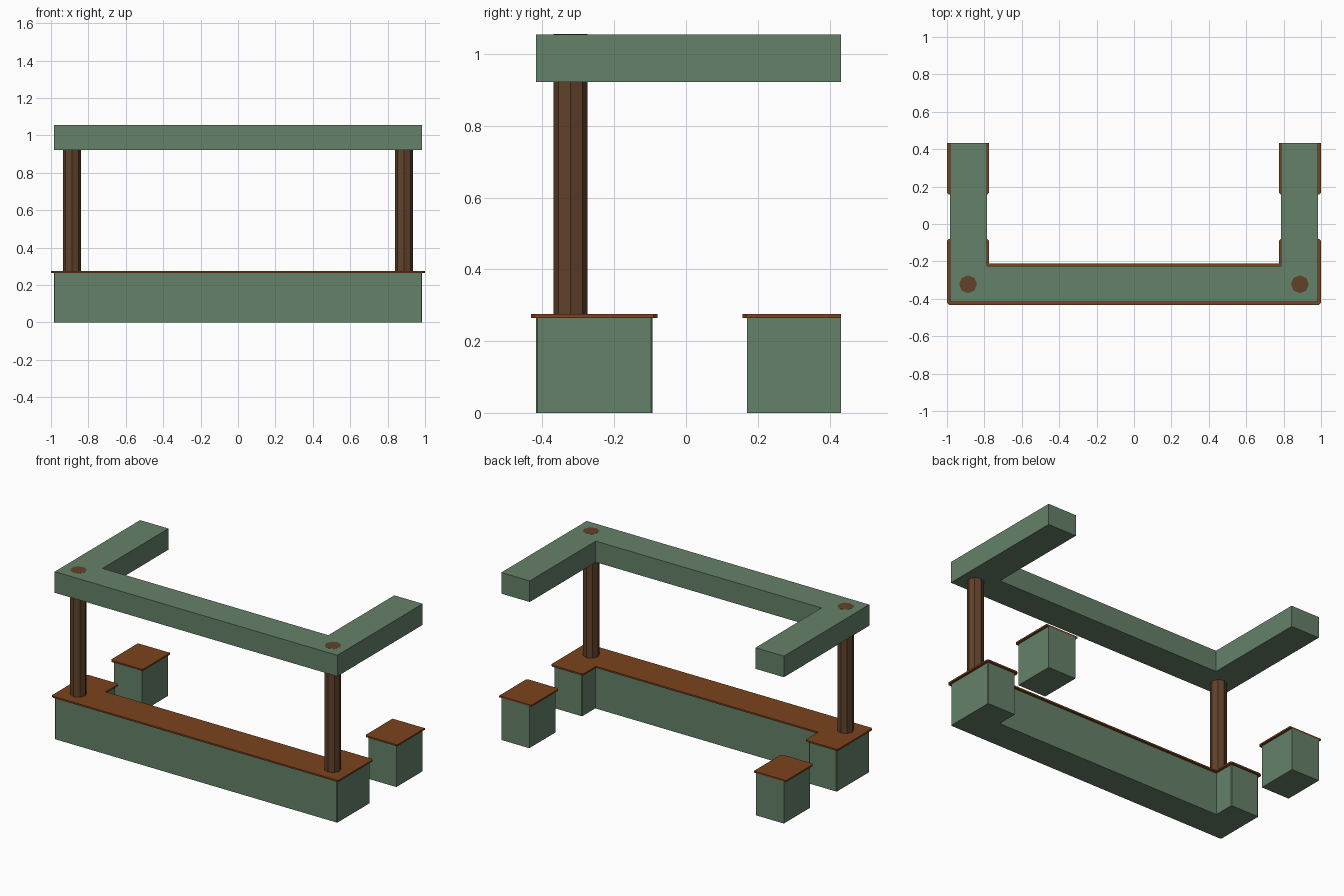
import bpy, bmesh, math

if "Cube" in bpy.data.objects:
    bpy.data.objects.remove(bpy.data.objects["Cube"])


def material(name, rgb):
    m = bpy.data.materials.new(name)
    m.diffuse_color = (*rgb, 1)
    m.use_nodes = True
    m.node_tree.nodes["Principled BSDF"].inputs["Base Color"].default_value = m.diffuse_color
    return m


GREEN = material("green_paint", (0.13, 0.22, 0.14))
TOP = material("counter_wood", (0.20, 0.055, 0.012))
WOOD = material("post_wood", (0.12, 0.055, 0.023))


def prism(name, outline, z0, z1, mat):
    """Extrude a flat outline from z0 to z1."""
    bm = bmesh.new()
    face = bm.faces.new([bm.verts.new((x, y, z0)) for x, y in outline])
    ext = bmesh.ops.extrude_face_region(bm, geom=[face])
    for v in ext["geom"]:
        if isinstance(v, bmesh.types.BMVert):
            v.co.z = z1
    bmesh.ops.recalc_face_normals(bm, faces=bm.faces)
    mesh = bpy.data.meshes.new(name)
    bm.to_mesh(mesh)
    bm.free()
    mesh.materials.append(mat)
    obj = bpy.data.objects.new(name, mesh)
    bpy.context.collection.objects.link(obj)
    return obj


def u_shape(out, inn, front, mid, back, c=0.0):
    """U-shaped plan with arms pointing to +y and arm ends chamfered by c."""
    if c:
        half = [(out - c, front), (out, front + c), (out, back - c),
                (out - c, back), (inn + c, back), (inn, back - c), (inn, mid)]
    else:
        half = [(out, front), (out, back), (inn, back), (inn, mid)]
    return half + [(-x, y) for x, y in reversed(half)]


# Counter body and its overhanging top
prism("counter_body", u_shape(0.985, 0.79, -0.418, -0.225, -0.094, 0.004), 0, 0.265, GREEN)
prism("counter_top", u_shape(1.0, 0.775, -0.432, -0.21, -0.08, 0.01), 0.265, 0.275, TOP)

# Overhead fascia beam
prism("overhead_beam", u_shape(0.985, 0.787, -0.418, -0.225, 0.432), 0.922, 1.055, GREEN)

for s, side in ((-1, "left"), (1, "right")):
    # Separate rear counter block, cut flush at the back
    prism(side + "_rear_block",
          [(s * 0.79, 0.17), (s * 0.985, 0.17), (s * 0.985, 0.432), (s * 0.79, 0.432)],
          0, 0.265, GREEN)
    prism(side + "_rear_top",
          [(s * 0.785, 0.157), (s * 0.99, 0.157), (s * 1.0, 0.167),
           (s * 1.0, 0.432), (s * 0.775, 0.432), (s * 0.775, 0.167)],
          0.265, 0.275, TOP)
    # Octagonal post running through to the top of the beam
    ring = [(s * 0.887 + 0.048 * math.cos(i * math.pi / 4),
             -0.322 + 0.048 * math.sin(i * math.pi / 4)) for i in range(8)]
    prism(side + "_post", ring, 0.268, 1.0555, WOOD)
